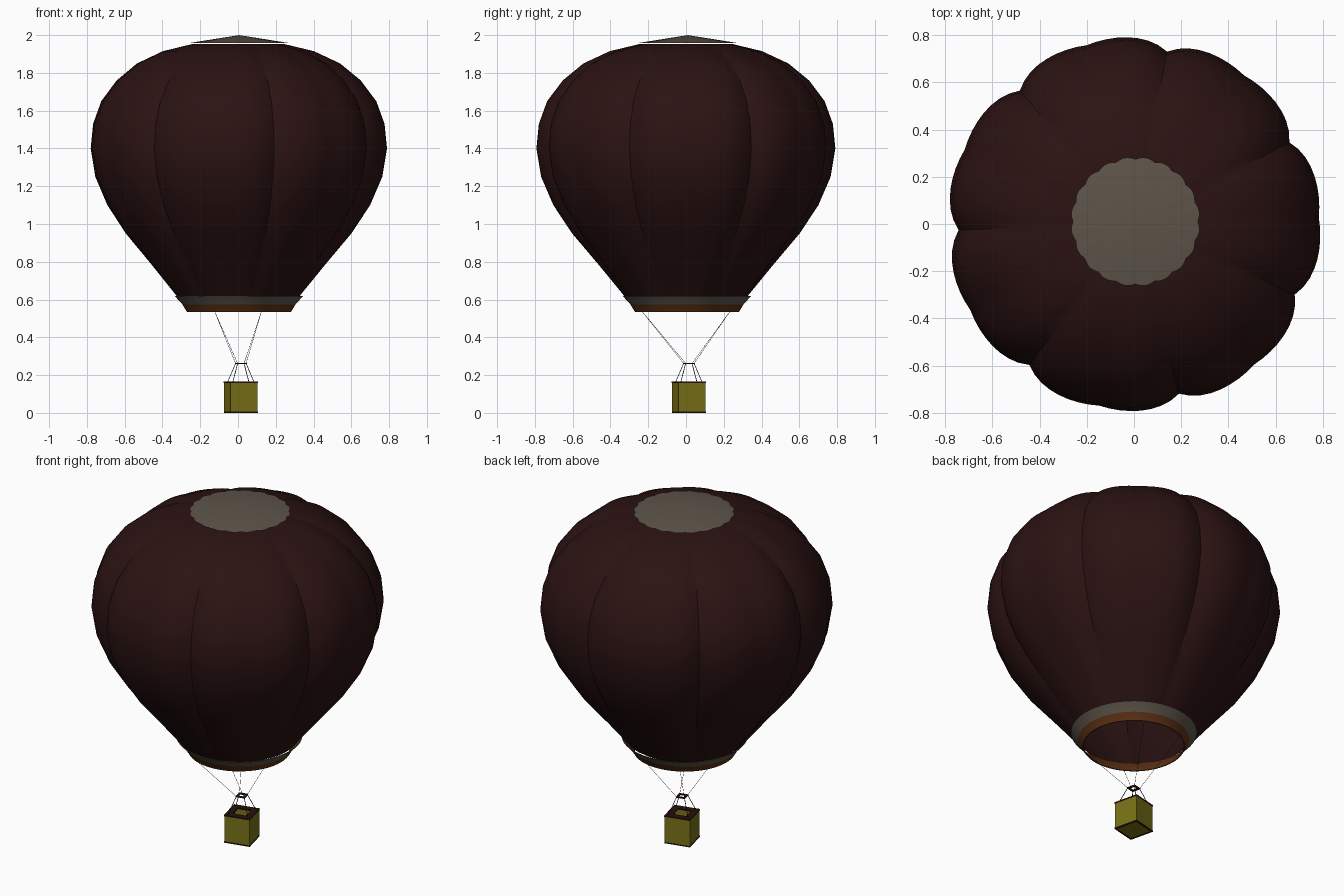
import bpy, bmesh, math
from mathutils import Vector, Matrix

cube = bpy.data.objects.get("Cube")
if cube:
    bpy.data.objects.remove(cube, do_unlink=True)


def material(name, rgb):
    m = bpy.data.materials.new(name)
    m.use_nodes = True
    m.diffuse_color = (*rgb, 1)
    m.node_tree.nodes["Principled BSDF"].inputs["Base Color"].default_value = (*rgb, 1)
    return m


maroon = material("maroon fabric", (0.024, 0.006, 0.006))
grey = material("warm grey fabric", (0.11, 0.09, 0.068))
orange = material("burnt orange trim", (0.11, 0.032, 0.007))
olive = material("olive wicker", (0.19, 0.165, 0.008))
dark = material("dark leather", (0.02, 0.006, 0.004))


def finish(bm, name, mats, smooth=None):
    mesh = bpy.data.meshes.new(name)
    bm.to_mesh(mesh)
    bm.free()
    obj = bpy.data.objects.new(name, mesh)
    bpy.context.collection.objects.link(obj)
    for m in mats:
        mesh.materials.append(m)
    if smooth:
        bpy.ops.object.select_all(action="DESELECT")
        obj.select_set(True)
        bpy.context.view_layer.objects.active = obj
        bpy.ops.object.shade_smooth_by_angle(angle=math.radians(smooth))
    return obj


def lathe(bm, profile, segs, shape=lambda a, r, z: r, centre=(0, 0)):
    """Revolve (r, z) points; shape() bends the radius by angle."""
    rows = []
    for r, z in profile:
        row = []
        for i in range(segs):
            a = math.tau * i / segs
            q = shape(a, r, z)
            row.append(bm.verts.new((centre[0] + q * math.cos(a), centre[1] + q * math.sin(a), z)))
        rows.append(row)
    bands = []
    for lo, hi in zip(rows, rows[1:]):
        bands.append([bm.faces.new((lo[i], lo[(i + 1) % segs], hi[(i + 1) % segs], hi[i]))
                      for i in range(segs)])
    return rows, bands


# Envelope: fourteen bulging panels, alternate seams cut deeper
PANELS = 14
PHASE = math.radians(2)


def gores(a, r, z):
    u = (a - PHASE) / math.tau * PANELS
    k, t = math.floor(u), u - math.floor(u)
    even, odd = 0.015, 0.065
    near, far = (even, odd) if k % 2 == 0 else (odd, even)
    fade = min(1, max(0.25, (z - 0.5) / 0.5))
    return r * (1 - fade * (near * (1 - t) ** 4 + far * t ** 4))


bm = bmesh.new()
profile = [(0.32, 0.61), (0.46, 0.78), (0.605, 0.95), (0.705, 1.1), (0.77, 1.25),
           (0.795, 1.4), (0.782, 1.53), (0.738, 1.65), (0.655, 1.76), (0.545, 1.85),
           (0.405, 1.915), (0.25, 1.952)]
rows, _ = lathe(bm, profile, PANELS * 8, lambda a, r, z: gores(a + PHASE, r, z))
bm.faces.new(rows[-1])
bmesh.ops.rotate(bm, verts=bm.verts, matrix=Matrix.Rotation(PHASE, 3, "Z"))
finish(bm, "envelope", [maroon], 30)

# Crown cap: shallow scalloped cone
bm = bmesh.new()
rows, _ = lathe(bm, [(0.274, 1.957)], 100,
                lambda a, r, z: r * (0.965 + 0.035 * abs(math.sin(10 * a))), (0.006, 0.01))
tip = bm.verts.new((0.006, 0.01, 2))
rim = rows[0]
for i in range(len(rim)):
    bm.faces.new((rim[i], rim[(i + 1) % len(rim)], tip))
bm.faces.new(rim[::-1])
finish(bm, "crown_cap", [grey], 30)

# Mouth skirt: grey flared band over an orange hem and lining
bm = bmesh.new()
_, bands = lathe(bm, [(0.276, 0.535), (0.3, 0.575), (0.341, 0.62), (0.335, 0.62),
                      (0.294, 0.575), (0.27, 0.535), (0.276, 0.535)], 56, centre=(0.005, 0.005))
for n, band in enumerate(bands):
    for f in band:
        f.material_index = 0 if n in (1, 2) else 1
bmesh.ops.remove_doubles(bm, verts=bm.verts, dist=0.0001)
finish(bm, "mouth_skirt", [grey, orange], 40)

# Basket assembly, turned slightly about its own axis
TURN = Matrix.Translation((0.015, 0.015, 0)) @ Matrix.Rotation(math.radians(13.6), 4, "Z")


def square(bm, half, z):
    return [bm.verts.new((x * half, y * half, z))
            for x, y in ((-1, -1), (1, -1), (1, 1), (-1, 1))]


def square_loops(name, loops, mat, caps):
    """Stack square loops (half width, z); close the ends or join them in a ring."""
    bm = bmesh.new()
    rings = [square(bm, h, z) for h, z in loops]
    pairs = list(zip(rings, rings[1:]))
    if caps:
        bm.faces.new(rings[0][::-1])
        bm.faces.new(rings[-1])
    else:
        pairs.append((rings[-1], rings[0]))
    for lo, hi in pairs:
        for i in range(4):
            j = (i + 1) % 4
            bm.faces.new((lo[i], lo[j], hi[j], hi[i]))
    bm.transform(TURN)
    return finish(bm, name, [mat])


def square_frame(name, outer, inner, z0, z1):
    square_loops(name, [(outer, z0), (outer, z1), (inner, z1), (inner, z0)], dark, False)


square_loops("basket", [(0.073, 0.002), (0.073, 0.16), (0.066, 0.16), (0.066, 0.012)], olive, True)
square_frame("basket_rim", 0.075, 0.038, 0.158, 0.165)
square_frame("basket_base_trim", 0.0745, 0.066, 0, 0.007)
square_frame("burner_frame", 0.026, 0.014, 0.259, 0.265)


# Ropes: thin rods between two points
def rope(bm, a, b, radius):
    a, b = Vector(a), Vector(b)
    place = (Matrix.Translation((a + b) / 2)
             @ (b - a).to_track_quat("Z", "Y").to_matrix().to_4x4())
    bmesh.ops.create_cone(bm, segments=6, radius1=radius, radius2=radius,
                          depth=(b - a).length, cap_ends=True, matrix=place)


supports, rigging = bmesh.new(), bmesh.new()
for sx in (-1, 1):
    for sy in (-1, 1):
        top = TURN @ Vector((sx * 0.023, sy * 0.023, 0.262))
        rope(supports, TURN @ Vector((sx * 0.058, sy * 0.058, 0.163)), top, 0.0018)
        rope(rigging, top, (sx * 0.125, sy * 0.235, 0.54), 0.0009)
finish(supports, "basket_supports", [dark])
finish(rigging, "rigging_ropes", [dark])
